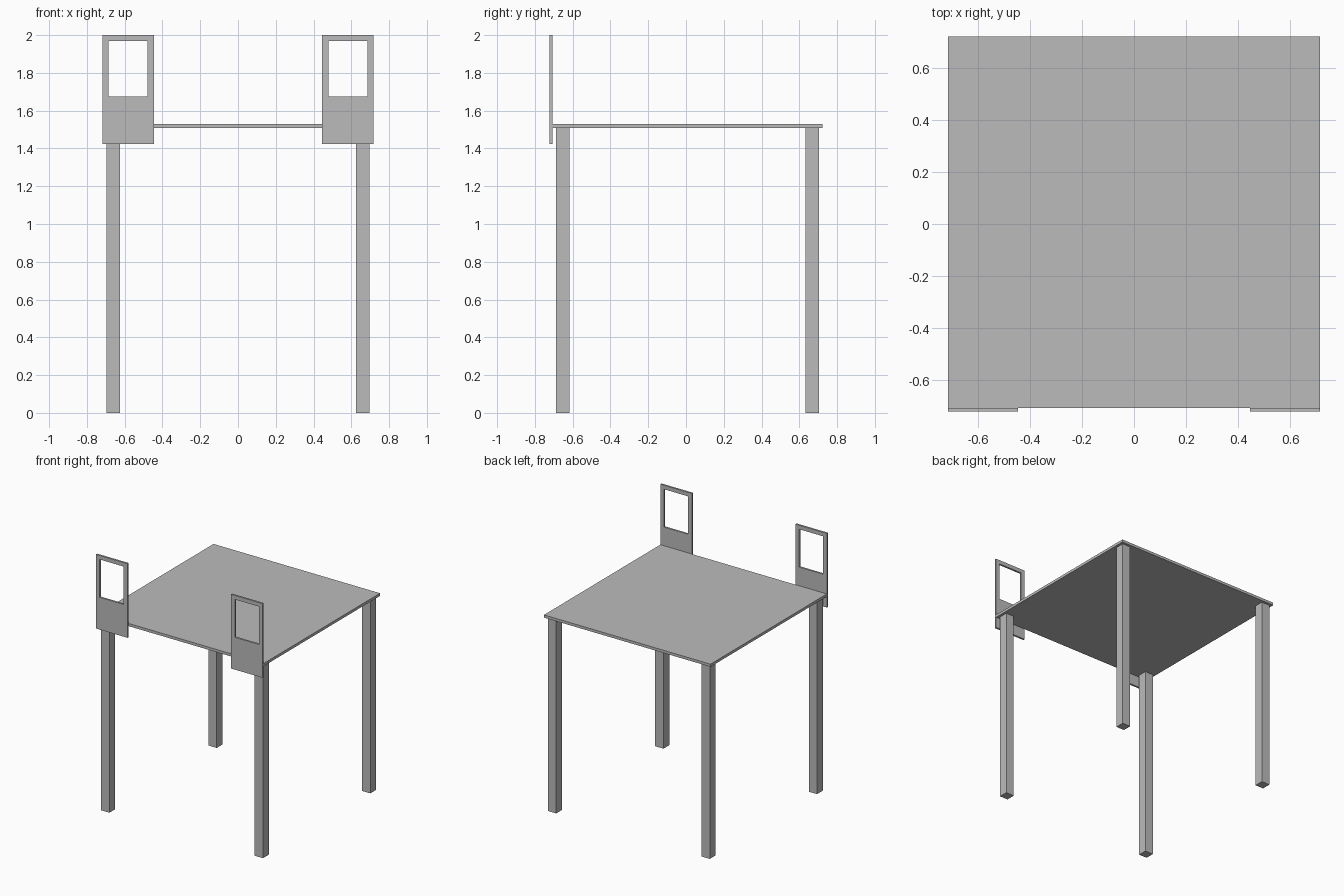
import bpy
import bmesh

cube = bpy.data.objects.get("Cube")
if cube:
    bpy.data.objects.remove(cube, do_unlink=True)

grey = bpy.data.materials.new("plain grey")
grey.use_nodes = True
colour = (0.5, 0.5, 0.5, 1)
grey.diffuse_color = colour
grey.node_tree.nodes["Principled BSDF"].inputs["Base Color"].default_value = colour


def finish(name, bm):
    bmesh.ops.recalc_face_normals(bm, faces=bm.faces)
    mesh = bpy.data.meshes.new(name)
    bm.to_mesh(mesh)
    bm.free()
    mesh.materials.append(grey)
    obj = bpy.data.objects.new(name, mesh)
    bpy.context.collection.objects.link(obj)
    return obj


def box(name, low, high):
    bm = bmesh.new()
    bmesh.ops.create_cube(bm, size=1)
    for v in bm.verts:
        v.co = [l if c < 0 else h for c, l, h in zip(v.co, low, high)]
    return finish(name, bm)


def framed_panel(name, outer, inner, y_front, y_back):
    """Upright panel with a rectangular opening; rectangles are x0, x1, z0, z1."""
    bm = bmesh.new()

    def ring(rect, y):
        x0, x1, z0, z1 = rect
        corners = ((x0, z0), (x1, z0), (x1, z1), (x0, z1))
        return [bm.verts.new((x, y, z)) for x, z in corners]

    # Rings go round the cross-section: front outer, front inner, back inner, back outer
    rings = [ring(outer, y_front), ring(inner, y_front),
             ring(inner, y_back), ring(outer, y_back)]
    for a, b in zip(rings, rings[1:] + rings[:1]):
        for i in range(4):
            j = (i + 1) % 4
            bm.faces.new((a[i], a[j], b[j], b[i]))
    return finish(name, bm)


HALF_X = 0.717
FRONT, BACK = -0.708, 0.723
UNDER, TOP = 1.508, 1.529
LEG, INSET = 0.071, 0.02

# Table top
box("table_top", (-HALF_X, FRONT, UNDER), (HALF_X, BACK, TOP))

# Legs, set in a little from each corner
leg_x = HALF_X - INSET
for side, x in (("right", -leg_x), ("left", leg_x - LEG)):
    for end, y in (("front", FRONT + INSET), ("back", BACK - INSET - LEG)):
        box(f"{end}_{side}_leg", (x, y, 0), (x + LEG, y + LEG, UNDER))

# Upright panels with openings, fixed to the front edge
for side, s in (("right", -1), ("left", 1)):
    outer = (s * 0.446, s * HALF_X, 1.423, 2.0)
    inner = (s * 0.479, s * 0.685, 1.674, 1.969)
    framed_panel(f"{side}_window_panel", outer, inner, -BACK, FRONT)
